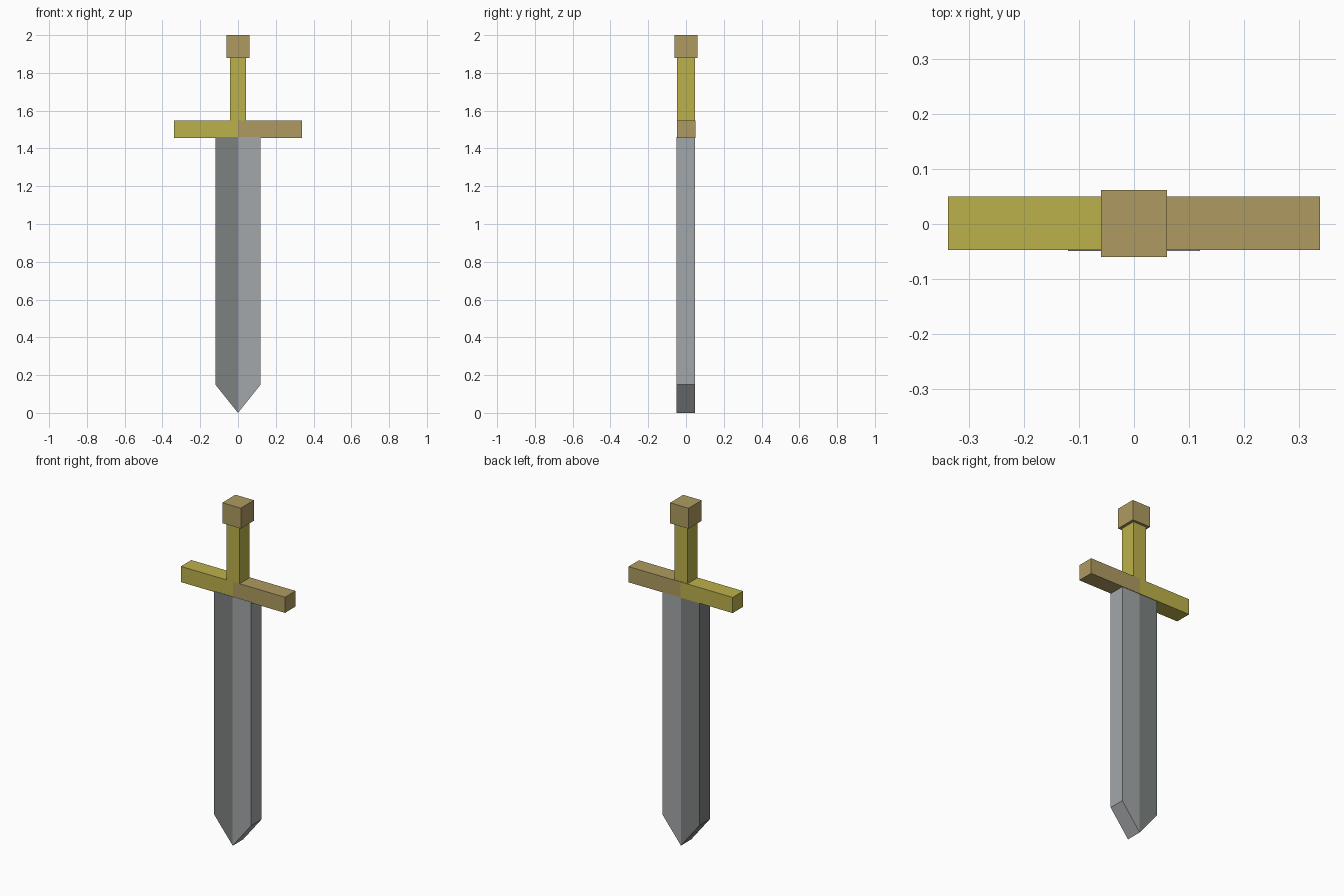
import bpy
import bmesh

if "Cube" in bpy.data.objects:
    bpy.data.objects.remove(bpy.data.objects["Cube"])


def material(name, rgb):
    m = bpy.data.materials.new(name)
    m.diffuse_color = (*rgb, 1.0)
    m.use_nodes = True
    m.node_tree.nodes["Principled BSDF"].inputs["Base Color"].default_value = m.diffuse_color
    return m


DARK_STEEL = material("dark_steel", (0.20, 0.22, 0.215))
LIGHT_STEEL = material("light_steel", (0.37, 0.39, 0.40))
YELLOW = material("yellow", (0.50, 0.44, 0.07))
TAN = material("tan", (0.43, 0.33, 0.12))


def prism(name, half, y0, y1, left, right):
    """Mirror a right-half front outline (first and last points on x = 0),
    extrude it from y0 to y1 and colour each side of the centre line."""
    bm = bmesh.new()
    centre = {z: bm.verts.new((0, y0, z)) for x, z in half if x == 0}
    for side in (1, -1):
        verts = [centre[z] if x == 0 else bm.verts.new((side * x, y0, z))
                 for x, z in half]
        bm.faces.new(verts[::side])
    ext = bmesh.ops.extrude_face_region(bm, geom=bm.faces[:], use_keep_orig=True)
    moved = [g for g in ext["geom"] if isinstance(g, bmesh.types.BMVert)]
    bmesh.ops.translate(bm, verts=moved, vec=(0, y1 - y0, 0))
    bmesh.ops.recalc_face_normals(bm, faces=bm.faces[:])
    for f in bm.faces:
        f.material_index = int(f.calc_center_median().x > 0)
    mesh = bpy.data.meshes.new(name)
    bm.to_mesh(mesh)
    bm.free()
    mesh.materials.append(left)
    mesh.materials.append(right)
    obj = bpy.data.objects.new(name, mesh)
    bpy.context.collection.objects.link(obj)
    return obj


def bar(name, half_width, z0, z1, y0, y1, left, right):
    half = [(0, z0), (half_width, z0), (half_width, z1), (0, z1)]
    return prism(name, half, y0, y1, left, right)


# Blade with a wedge tip, split into a dark and a light half
prism("blade", [(0, 0), (0.12, 0.15), (0.12, 1.46), (0, 1.46)],
      -0.049, 0.047, DARK_STEEL, LIGHT_STEEL)

# Two-tone crossguard
bar("crossguard", 0.338, 1.455, 1.547, -0.047, 0.05, YELLOW, TAN)

# Grip and pommel
bar("grip", 0.043, 1.547, 1.885, -0.047, 0.047, YELLOW, YELLOW)
bar("pommel", 0.06, 1.88, 2.0, -0.06, 0.062, TAN, TAN)
